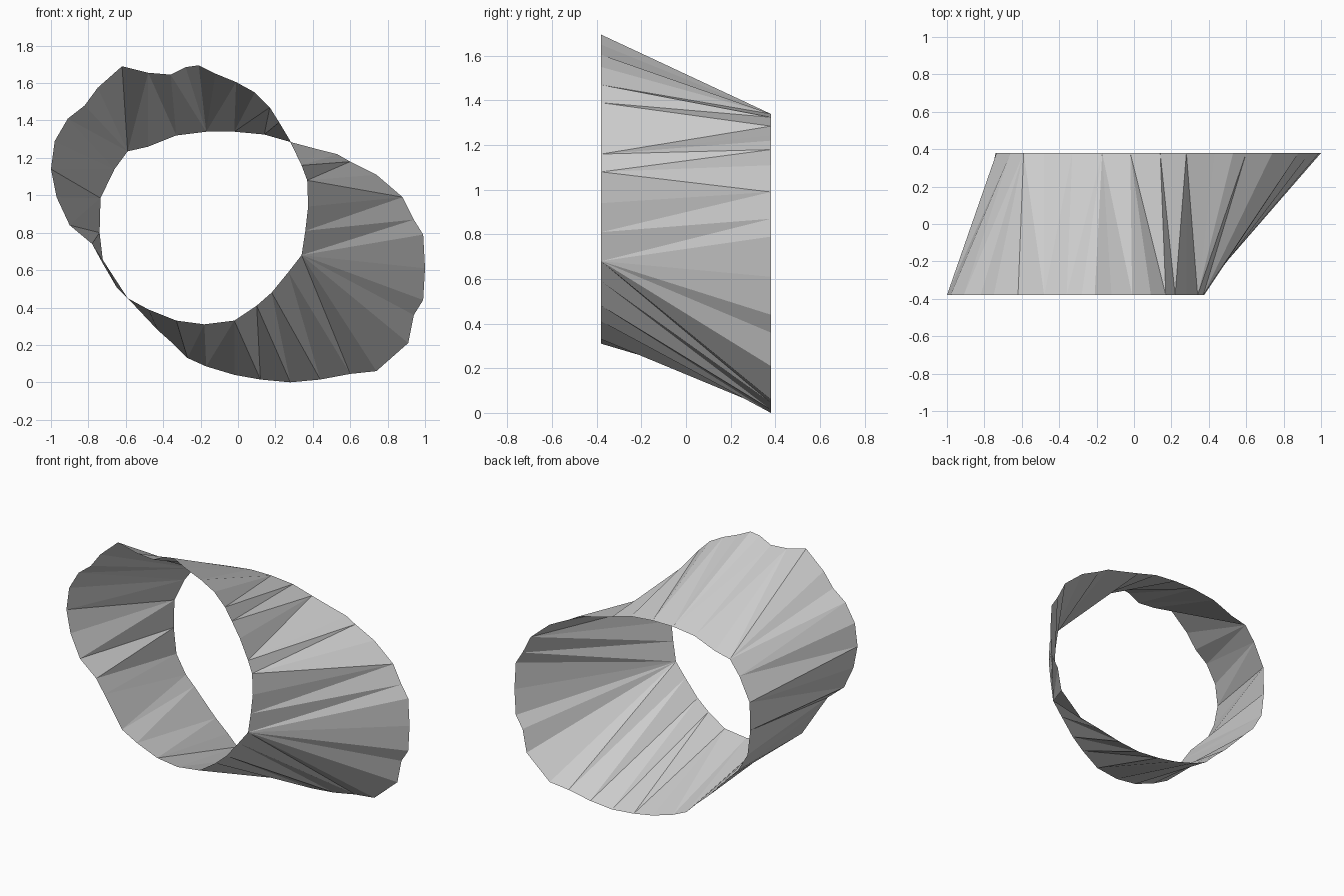
import bpy, bmesh

if "Cube" in bpy.data.objects:
    bpy.data.objects.remove(bpy.data.objects["Cube"])

HALF = 0.38  # half depth of the sleeve

# Rim outlines as (x, z), clockwise from the upper left.
# Each section: front rim points, back rim points; the first of each are joined.
SECTIONS = [
    ([(-.62, 1.69), (-.48, 1.655), (-.36, 1.645)],
     [(-.59, 1.235), (-.48, 1.26), (-.33, 1.32)]),
    ([(-.28, 1.685), (-.21, 1.695), (-.12, 1.65), (-.01, 1.605), (.09, 1.55), (.17, 1.47), (.22, 1.39)],
     [(-.17, 1.34), (-.02, 1.34), (.14, 1.325)]),
    ([(.28, 1.29)],
     [(.28, 1.285), (.43, 1.245), (.53, 1.22)]),
    ([(.34, 1.16)],
     [(.60, 1.18), (.74, 1.11)]),
    ([(.37, 1.08), (.375, .94), (.36, .81)],
     [(.88, .99), (.94, .87), (.99, .79), (1, .61), (.99, .44), (.94, .36)]),
    ([(.34, .68), (.27, .59), (.18, .48), (.10, .41), (-.02, .33), (-.18, .31)],
     [(.91, .21), (.74, .06), (.60, .045), (.44, .015), (.28, 0), (.12, .015), (-.02, .04), (-.17, .085)]),
    ([(-.33, .33), (-.48, .39)],
     [(-.27, .13), (-.34, .20), (-.43, .28)]),
    ([(-.59, .45), (-.72, .65), (-.78, .74), (-.84, .79), (-.90, .84)],
     [(-.59, .45), (-.65, .51), (-.72, .63), (-.74, .80)]),
    ([(-.97, .99), (-1, 1.14), (-.98, 1.29), (-.91, 1.41), (-.82, 1.48), (-.75, 1.575)],
     [(-.735, .985), (-.66, 1.14)]),
]

bm = bmesh.new()


def stitch(front, back):
    """Fill between two open chains with triangles, shortest diagonal first."""
    i = j = 0
    while i < len(front) - 1 or j < len(back) - 1:
        gap_f = (front[i + 1].co - back[j].co).length if i < len(front) - 1 else 1e9
        gap_b = (back[j + 1].co - front[i].co).length if j < len(back) - 1 else 1e9
        if gap_f < gap_b:
            bm.faces.new((front[i], front[i + 1], back[j]))
            i += 1
        else:
            bm.faces.new((front[i], back[j + 1], back[j]))
            j += 1


# Rim vertices
rims = [([bm.verts.new((x, -HALF, z)) for x, z in f],
         [bm.verts.new((x, HALF, z)) for x, z in b]) for f, b in SECTIONS]

# Faceted wall between the two rims
for k, (f, b) in enumerate(rims):
    nf, nb = rims[(k + 1) % len(rims)]
    stitch(f + nf[:1], b + nb[:1])

bmesh.ops.recalc_face_normals(bm, faces=bm.faces[:])
mesh = bpy.data.meshes.new("slanted_sleeve")
bm.to_mesh(mesh)
bm.free()
obj = bpy.data.objects.new("slanted_sleeve", mesh)
bpy.context.collection.objects.link(obj)
